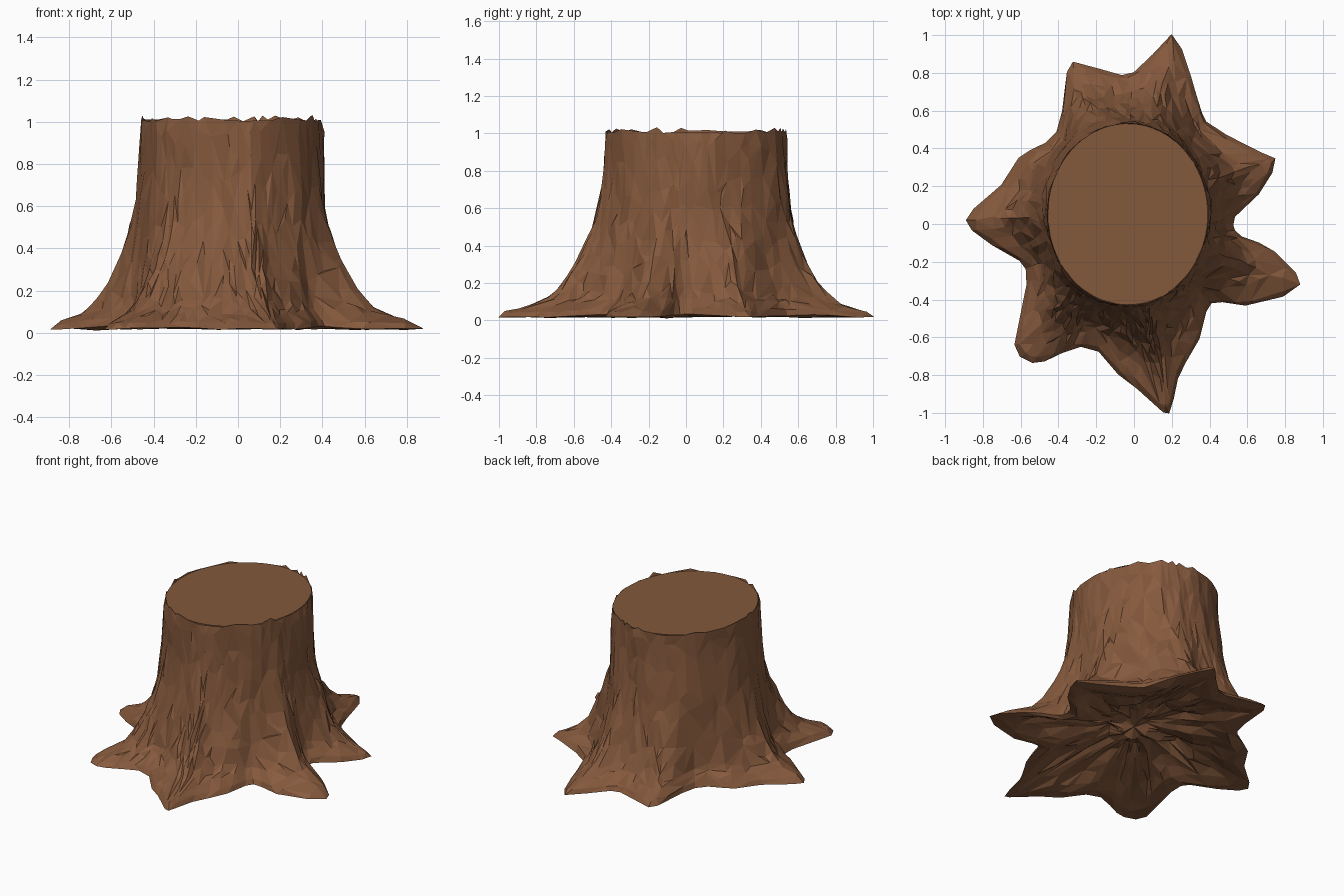
import bpy, bmesh, math, random
from mathutils import Vector, noise

if "Cube" in bpy.data.objects:
    bpy.data.objects.remove(bpy.data.objects["Cube"])

random.seed(7)
CX, CY = -0.033, 0.052        # trunk centre
RX, RY = 0.426, 0.483         # trunk radii at the cut
C = Vector((CX, CY))

# Root outline on the ground, counter-clockwise
OUTLINE = [(.53, .03), (.67, .17), (.75, .33), (.67, .38), (.41, .52), (.35, .62),
           (.29, .82), (.21, 1), (.12, .92), (-.01, .80), (-.12, .80), (-.27, .85),
           (-.35, .82), (-.41, .49), (-.60, .36), (-.71, .20), (-.89, .02), (-.72, -.13),
           (-.57, -.24), (-.60, -.48), (-.63, -.65), (-.56, -.73), (-.45, -.72),
           (-.33, -.66), (-.20, -.67), (-.08, -.80), (.05, -.90), (.16, -1), (.20, -.97),
           (.24, -.80), (.35, -.60), (.41, -.42), (.62, -.43), (.88, -.32), (.72, -.13),
           (.56, -.06)]
# Flare profile: height, fraction of the way from trunk to root outline
PROFILE = [(1.02, 0), (.95, .003), (.87, .012), (.79, .023), (.70, .043), (.61, .072),
           (.52, .11), (.44, .16), (.36, .22), (.29, .285), (.22, .37), (.16, .46),
           (.12, .56), (.09, .67), (.065, .81), (.045, .93), (.012, 1)]
# Underside: scale of root outline, height of the lumpy hollow
UNDER = [(.9, .018), (.8, .035), (.68, .065), (.56, .09), (.44, .11), (.3, .125), (.15, .13)]


def material(name, rgb):
    m = bpy.data.materials.new(name)
    m.diffuse_color = (*rgb, 1)
    m.use_nodes = True
    m.node_tree.nodes["Principled BSDF"].inputs["Base Color"].default_value = m.diffuse_color
    return m


def jit(a):
    return random.uniform(-a, a)


def bump(x, y, z, seed=0):
    # Coherent bark lumps
    p = Vector((x, y, z + seed))
    return noise.noise(p * 5) * .7 + noise.noise(p * 12) * .5


def make_object(name, bm, mats):
    me = bpy.data.meshes.new(name)
    bm.to_mesh(me)
    bm.free()
    ob = bpy.data.objects.new(name, me)
    bpy.context.collection.objects.link(ob)
    for m in mats:
        me.materials.append(m)
    return ob


def bridge(bm, a, b):
    # Triangulated strip with random diagonals
    n = len(a)
    for i in range(n):
        j = (i + 1) % n
        if random.random() < .5:
            tris = ((a[i], b[i], b[j]), (a[i], b[j], a[j]))
        else:
            tris = ((a[i], b[i], a[j]), (a[j], b[i], b[j]))
        for t in tris:
            bm.faces.new(t).material_index = random.choice((0, 0, 0, 1, 2))


# Rounded root outline, three points per segment
base = []
n = len(OUTLINE)
for i in range(n):
    p0, p1, p2, p3 = (Vector(OUTLINE[(i + k) % n]) for k in (-1, 0, 1, 2))
    for t in (0, 1 / 3, 2 / 3):
        base.append(.5 * (2 * p1 + (p2 - p0) * t + (2 * p0 - 5 * p1 + 4 * p2 - p3) * t * t
                          + (3 * p1 - p0 - 3 * p2 + p3) * t ** 3))

# Matching trunk points, with directions evened out between neighbours
top = []
n = len(base)
dirs = [(b - C).normalized() for b in base]
for i in range(n):
    d = sum((dirs[(i + k) % n] for k in range(-4, 5)), Vector((0, 0))).normalized()
    top.append(C + d / math.hypot(d.x / RX, d.y / RY))

# Bark, roots and underside
bm = bmesh.new()
rings = []
for k, (z, f) in enumerate(PROFILE):
    ring = []
    for b, t in zip(base, top):
        reach = min(1, (b - t).length / .38)
        p = t.lerp(b, f ** (.6 + .4 * reach))
        out = (p - C).normalized()
        zz = z + (.025 * (1 - reach) if z < .1 else 0)
        if k == 0:
            zz = 1.015 + jit(.015)
        elif k < len(PROFILE) - 1:
            amp = .02 if z > .1 else .01
            p = p + out * (bump(p.x, p.y, z * .5) * amp + jit(.003))
            zz += jit(min(.02, z * .1))
        else:
            zz += .012 * bump(p.x, p.y, 3) + .006
        ring.append(bm.verts.new((p.x, p.y, zz)))
    rings.append(ring)
for s, z in UNDER:
    ring = []
    for b, t in zip(base, top):
        q = b * s if s > .6 else b.lerp(t, (.68 - s) / .68) * s
        ring.append(bm.verts.new((q.x, q.y, z + z * .75 * bump(q.x, q.y, 0, 9))))
    rings.append(ring)
for a, b in zip(rings, rings[1:]):
    bridge(bm, a, b)
hub = bm.verts.new((0, 0, .13))
last = rings[-1]
for i in range(n):
    bm.faces.new((last[i], hub, last[(i + 1) % n]))
# Thin inner lip of the jagged rim
lip = [bm.verts.new((*(C + (t - C) * .985), .995)) for t in top]
bridge(bm, lip, rings[0])
bmesh.ops.recalc_face_normals(bm, faces=bm.faces)
stump = make_object("bark_and_roots", bm, [material("bark", (.23, .098, .045)),
                                           material("bark_light", (.25, .108, .051)),
                                           material("bark_dark", (.21, .088, .04))])
# Collapse to irregular low-poly facets
dec = stump.modifiers.new("facets", 'DECIMATE')
dec.ratio = .42

# Sawn face
bm = bmesh.new()
bm.faces.new([bm.verts.new((*(C + (t - C) * .993), 1.008)) for t in top])
bmesh.ops.triangulate(bm, faces=bm.faces)
make_object("cut_face", bm, [material("cut_wood", (.225, .1, .044))])
